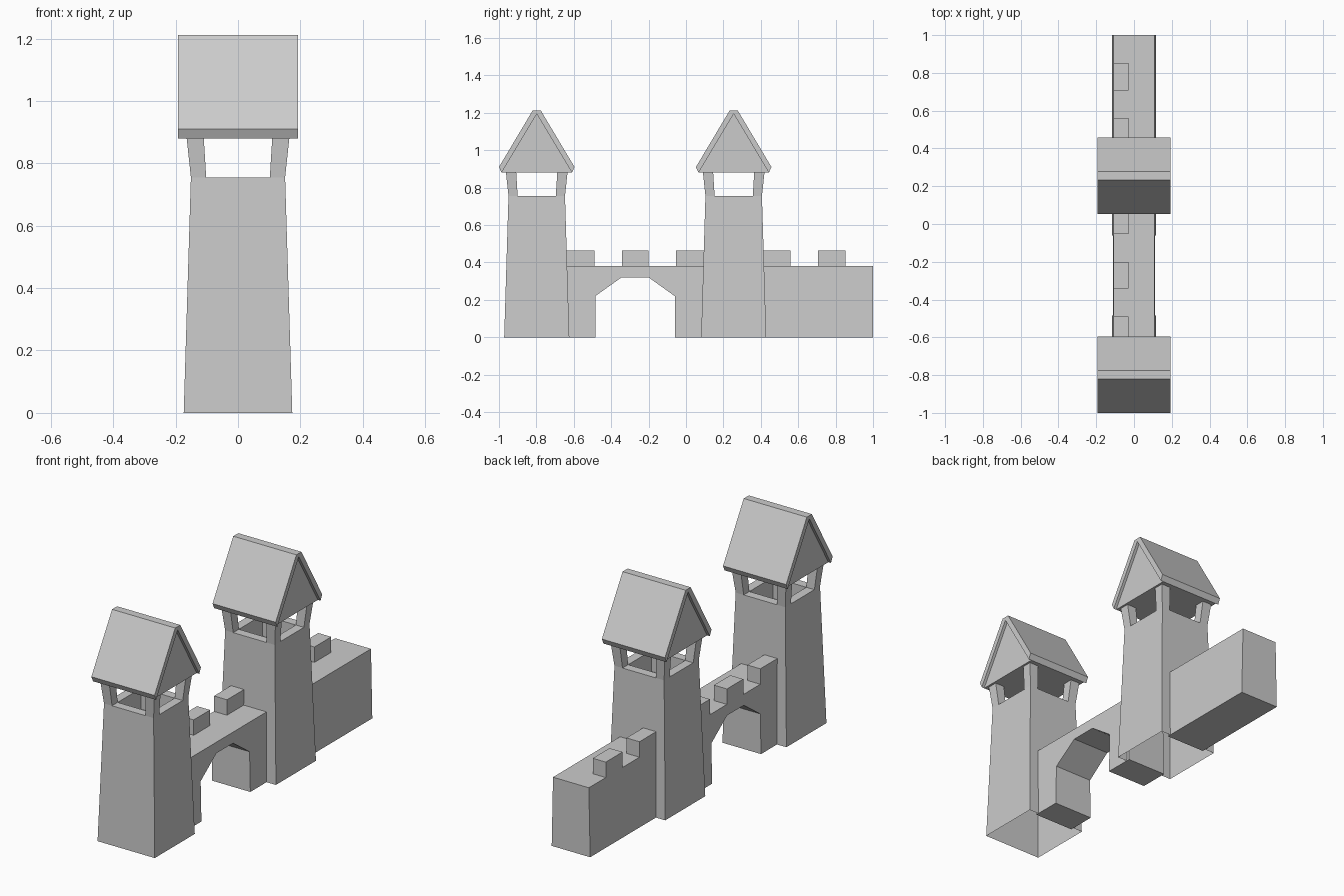
import bpy, bmesh

if "Cube" in bpy.data.objects:
    bpy.data.objects.remove(bpy.data.objects["Cube"])

stone = bpy.data.materials.new("grey_stone")
stone.diffuse_color = (0.6, 0.6, 0.6, 1)
stone.use_nodes = True
stone.node_tree.nodes["Principled BSDF"].inputs["Base Color"].default_value = stone.diffuse_color


def finish(name, bm, recalc=True):
    if recalc:
        bmesh.ops.recalc_face_normals(bm, faces=bm.faces[:])
    me = bpy.data.meshes.new(name)
    bm.to_mesh(me)
    bm.free()
    me.materials.append(stone)
    ob = bpy.data.objects.new(name, me)
    bpy.context.collection.objects.link(ob)
    return ob


def loft(name, rings, cap_start=True, cap_end=True, recalc=True):
    """Skin rectangular rings given as (x0, x1, y0, y1, z)."""
    bm = bmesh.new()
    loops = [[bm.verts.new(p) for p in
              ((a, c, z), (b, c, z), (b, d, z), (a, d, z))]
             for a, b, c, d, z in rings]
    for lo, hi in zip(loops, loops[1:]):
        for i in range(4):
            j = (i + 1) % 4
            bm.faces.new((lo[i], lo[j], hi[j], hi[i]))
    if cap_start:
        bm.faces.new(loops[0][::-1])
    if cap_end:
        bm.faces.new(loops[-1])
    return finish(name, bm, recalc)


def prism(name, profile, half_width, y=0):
    """Extrude a (y, z) profile across x; half_width may vary with z."""
    bm = bmesh.new()
    sides = [[bm.verts.new((s * half_width(v), u + y, v)) for u, v in profile]
             for s in (-1, 1)]
    bm.faces.new(sides[0])
    bm.faces.new(sides[1][::-1])
    n = len(profile)
    for i in range(n):
        j = (i + 1) % n
        bm.faces.new((sides[0][i], sides[1][i], sides[1][j], sides[0][j]))
    return finish(name, bm)


def tower(label, y):
    # Tapered shaft, open underneath, with a sunken lookout floor
    sections = [(0.174, 0), (0.151, 0.755), (0.102, 0.755), (0.102, 0.64)]
    loft(label + "_tower_shaft",
         [(-h, h, y - h, y + h, z) for h, z in sections],
         cap_start=False, recalc=False)
    # Four flared corner posts
    for sx in (-1, 1):
        for sy in (-1, 1):
            rings = []
            for inner, outer, z in ((0.102, 0.151, 0.755), (0.11, 0.165, 0.885)):
                xs = sorted((sx * inner, sx * outer))
                ys = sorted((y + sy * inner, y + sy * outer))
                rings.append((*xs, *ys, z))
            loft(label + "_corner_post", rings)
    # Gable core and overhanging roof slabs
    prism(label + "_roof_gable", [(-0.188, 0.88), (0, 1.194), (0.188, 0.88)],
          lambda z: 0.176, y)
    prism(label + "_roof_slabs",
          [(-0.188, 0.88), (-0.202, 0.91), (-0.022, 1.212), (0.022, 1.212),
           (0.202, 0.91), (0.188, 0.88), (0, 1.194)],
          lambda z: 0.192, y)


tower("front", -0.798)
tower("back", 0.255)


# Walls lean in slightly towards the top
def wall_width(z):
    return 0.117 - 0.008 * z / 0.38


prism("arched_gate_wall",
      [(-0.64, 0), (-0.64, 0.38), (0.1, 0.38), (0.1, 0), (-0.06, 0),
       (-0.06, 0.22), (-0.2, 0.32), (-0.345, 0.32), (-0.485, 0.22), (-0.485, 0)],
      wall_width)
prism("back_wall", [(0.41, 0), (0.41, 0.38), (1.0, 0.38), (1.0, 0)], wall_width)

# Battlements along one edge of the walls
for y0, y1 in ((-0.645, -0.49), (-0.342, -0.2), (-0.053, 0.1),
               (0.41, 0.56), (0.707, 0.853)):
    loft("battlement", [(-0.109, -0.03, y0, y1, 0.38),
                        (-0.109, -0.03, y0, y1, 0.465)])
